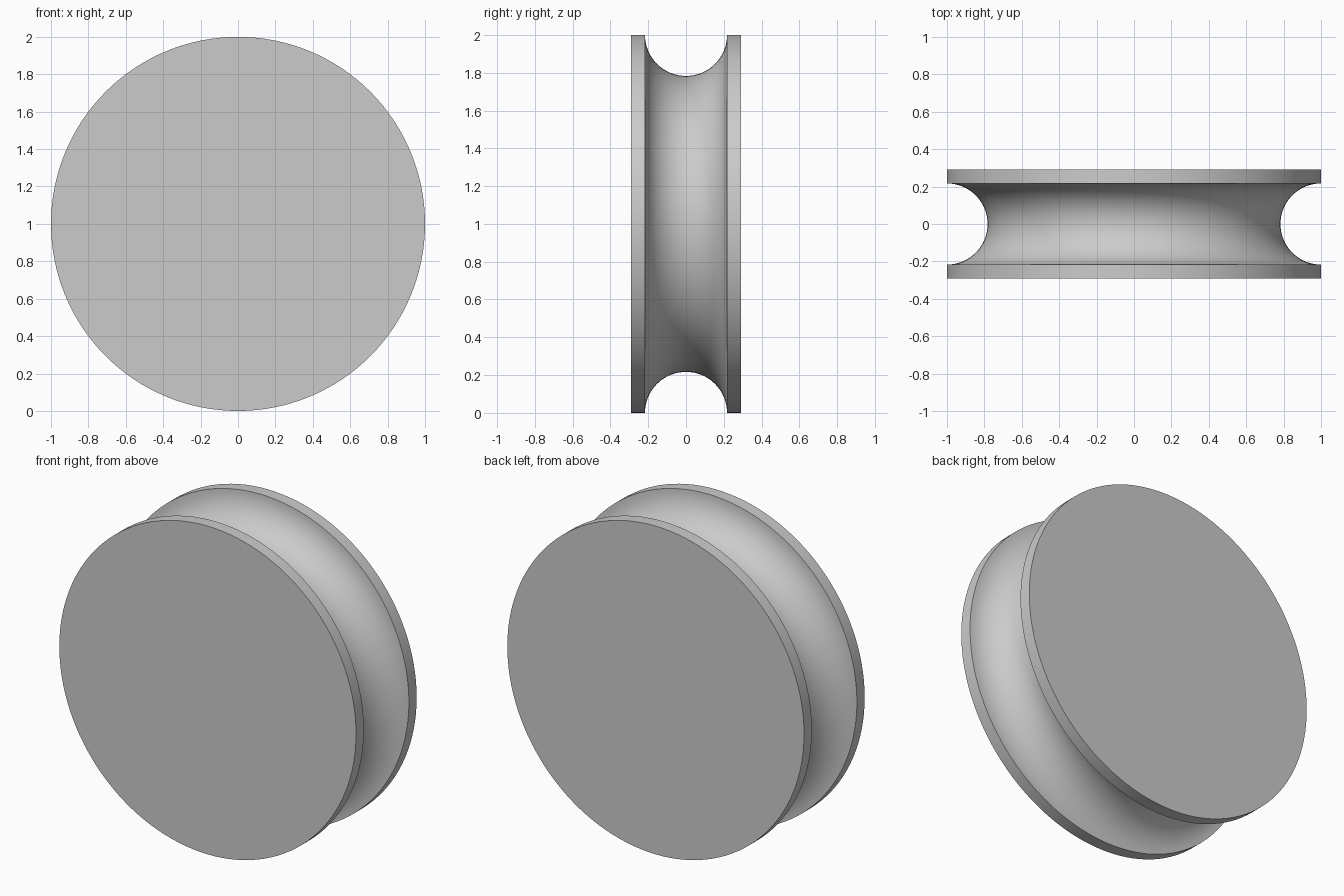
import bpy
import bmesh
from math import cos, sin, pi, radians
from mathutils import Vector, Matrix

cube = bpy.data.objects.get("Cube")
if cube:
    bpy.data.objects.remove(cube, do_unlink=True)

RADIUS = 1.0
HALF_WIDTH = 0.292
GROOVE = 0.217
SIDES = 128
ARC_STEPS = 32

# Plain grey material
grey = bpy.data.materials.new("light_grey")
grey.use_nodes = True
colour = (0.6, 0.6, 0.6, 1)
grey.diffuse_color = colour
grey.node_tree.nodes["Principled BSDF"].inputs["Base Color"].default_value = colour

# Half section: flat rims either side of a semicircular groove
profile = [(RADIUS, -HALF_WIDTH)]
for i in range(ARC_STEPS + 1):
    a = pi * i / ARC_STEPS
    profile.append((RADIUS - GROOVE * sin(a), -GROOVE * cos(a)))
profile.append((RADIUS, HALF_WIDTH))

# Revolve the section about the y axis and cap both ends
bm = bmesh.new()
rings = []
for r, y in profile:
    rings.append([bm.verts.new((r * cos(2 * pi * k / SIDES), y, r * sin(2 * pi * k / SIDES)))
                  for k in range(SIDES)])
for lower, upper in zip(rings, rings[1:]):
    for k in range(SIDES):
        n = (k + 1) % SIDES
        bm.faces.new((lower[k], lower[n], upper[n], upper[k]))
bm.faces.new(rings[0])
bm.faces.new(rings[-1])
bmesh.ops.recalc_face_normals(bm, faces=bm.faces)
bmesh.ops.translate(bm, verts=bm.verts, vec=(0, 0, RADIUS))

mesh = bpy.data.meshes.new("grooved_wheel")
bm.to_mesh(mesh)
bm.free()
mesh.materials.append(grey)
wheel = bpy.data.objects.new("grooved_wheel", mesh)
bpy.context.collection.objects.link(wheel)

# Smooth groove and rims, crisp edges
bpy.ops.object.select_all(action="DESELECT")
wheel.select_set(True)
bpy.context.view_layer.objects.active = wheel
bpy.ops.object.shade_smooth_by_angle(angle=radians(30))
